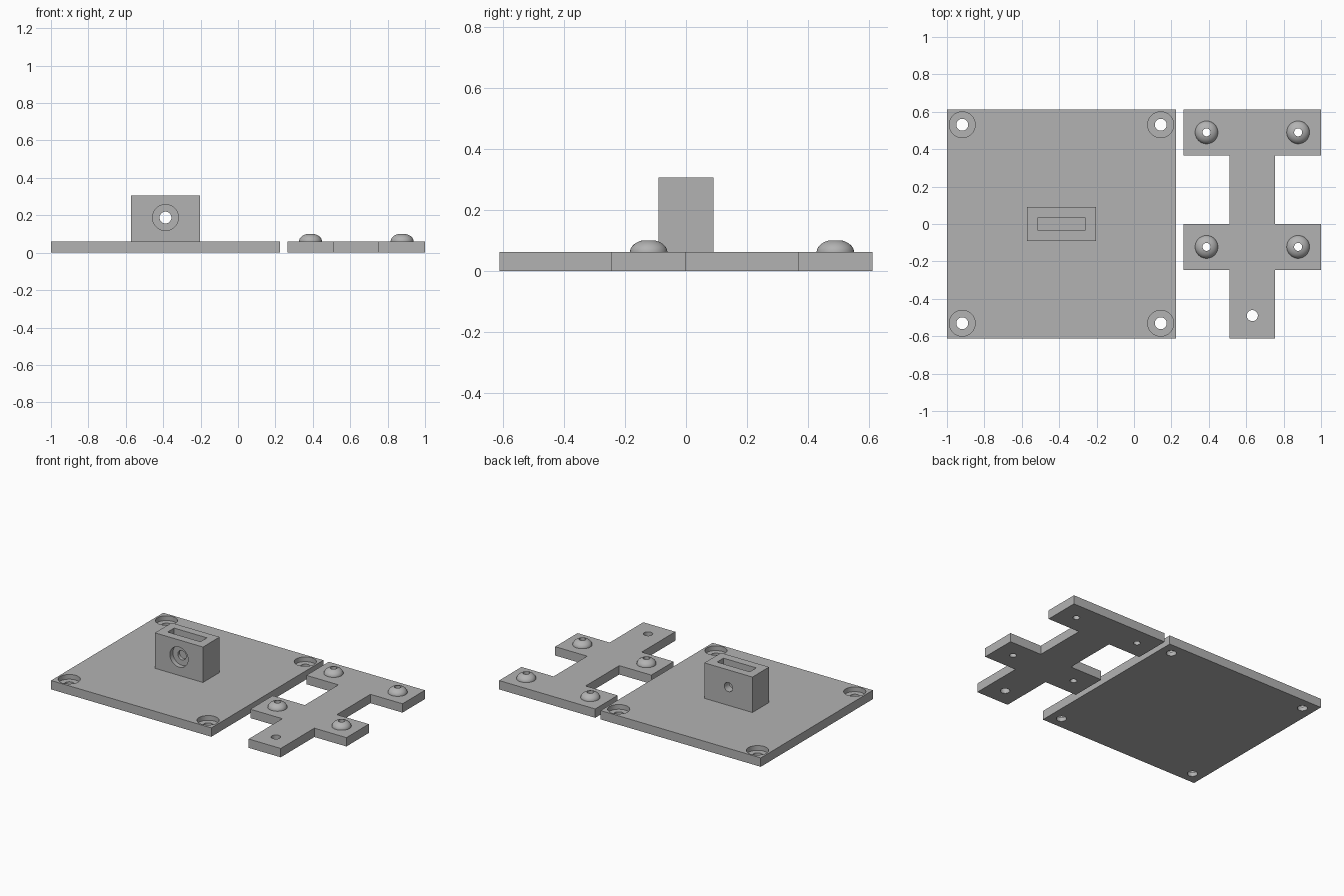
import bpy, bmesh, math
from mathutils import Matrix, Vector

if "Cube" in bpy.data.objects:
    bpy.data.objects.remove(bpy.data.objects["Cube"])

U = 2 / 98          # one design unit (the whole set is 98 units long)
THICK = 3           # sheet thickness

grey = bpy.data.materials.new("plain grey")
grey.use_nodes = True
colour = (0.45, 0.45, 0.45, 1)
grey.diffuse_color = colour
grey.node_tree.nodes["Principled BSDF"].inputs["Base Color"].default_value = colour


def finish(name, bm):
    """Turn a bmesh in design units into a scaled object."""
    bmesh.ops.recalc_face_normals(bm, faces=bm.faces)
    bmesh.ops.scale(bm, vec=(U, U, U), verts=bm.verts)
    mesh = bpy.data.meshes.new(name)
    bm.to_mesh(mesh)
    bm.free()
    mesh.materials.append(grey)
    obj = bpy.data.objects.new(name, mesh)
    bpy.context.collection.objects.link(obj)
    return obj


def box(name, low, high):
    low, high = Vector(low), Vector(high)
    bm = bmesh.new()
    place = Matrix.Translation((low + high) / 2) @ Matrix.Diagonal((*(high - low), 1))
    bmesh.ops.create_cube(bm, size=1, matrix=place)
    return finish(name, bm)


def rod(centre, radius, length, along_y=False):
    """Round cutter, upright or lying along y."""
    bm = bmesh.new()
    turn = Matrix.Rotation(math.pi / 2 if along_y else 0, 4, "X")
    bmesh.ops.create_cone(bm, cap_ends=True, segments=48, radius1=radius, radius2=radius,
                          depth=length, matrix=Matrix.Translation(centre) @ turn)
    return finish("cutter", bm)


def cut(obj, cutters):
    bpy.context.view_layer.objects.active = obj
    for cutter in cutters:
        cutter.hide_render = True
        mod = obj.modifiers.new("cut", "BOOLEAN")
        mod.operation = "DIFFERENCE"
        mod.solver = "EXACT"
        mod.object = cutter
        bpy.ops.object.modifier_apply(modifier=mod.name)
        bpy.data.objects.remove(cutter)


def smooth(obj):
    bpy.ops.object.select_all(action="DESELECT")
    obj.select_set(True)
    bpy.context.view_layer.objects.active = obj
    bpy.ops.object.shade_smooth_by_angle(angle=math.radians(30))


# Square base plate with a counterbored screw hole in each corner
PLATE_X = -19
plate = box("base_plate", (PLATE_X - 30, -30, 0), (PLATE_X + 30, 30, THICK))
for sx in (-1, 1):
    for sy in (-1, 1):
        x, y = PLATE_X + sx * 26, sy * 26
        cut(plate, [rod((x, y, 0), 1.55, 10), rod((x, y, THICK), 3.4, 3.2)])
smooth(plate)

# Upright block with a nut slot from above and a counterbored cross hole
half = 4.45
block = box("upright_block", (PLATE_X - 9, -half, THICK), (PLATE_X + 9, half, 15))
cut(block, [box("cutter", (PLATE_X - 6.15, -1.7, 2), (PLATE_X + 6.15, 1.75, 16)),
            rod((PLATE_X, 0, 9.2), 1.55, 20, True),
            rod((PLATE_X, -half, 9.2), 3.4, 3.2, True)])
smooth(block)

# Flat bracket: a stem with two cross arms, outlined on one side and mirrored
STEM_X = 31
side = [(6, -30), (6, -12), (18, -12), (18, 0), (6, 0), (6, 18), (18, 18), (18, 30)]
outline = side + [(-x, y) for x, y in reversed(side)]
bm = bmesh.new()
face = bm.faces.new([bm.verts.new((STEM_X + x, y, 0)) for x, y in outline])
raised = bmesh.ops.extrude_face_region(bm, geom=[face])["geom"]
bmesh.ops.translate(bm, vec=(0, 0, THICK),
                    verts=[v for v in raised if isinstance(v, bmesh.types.BMVert)])
bracket = finish("cross_bracket", bm)

studs = [(STEM_X + sx * 12, y) for sx in (-1, 1) for y in (-6, 24)]
cut(bracket, [rod((x, y, 0), 1.05, 10) for x, y in studs])
cut(bracket, [rod((STEM_X, -24, 0), 1.45, 10)])
smooth(bracket)


# Domed studs, pierced through the middle
def dome(name, x, y, radius=3, hole=1.05, height=2, steps=12, segments=48):
    bm = bmesh.new()
    end = math.acos(hole / radius)
    arc = [(radius * math.cos(end * i / steps), height * math.sin(end * i / steps))
           for i in range(steps + 1)] + [(hole, 0)]
    rings = []
    for s in range(segments):
        a = math.tau * s / segments
        rings.append([bm.verts.new((x + r * math.cos(a), y + r * math.sin(a), THICK + z))
                      for r, z in arc])
    for s in range(segments):
        here, there = rings[s], rings[(s + 1) % segments]
        for i in range(len(arc)):
            j = (i + 1) % len(arc)
            bm.faces.new((here[i], there[i], there[j], here[j]))
    smooth(finish(name, bm))


for (x, y), label in zip(studs, ("right_front", "right_back", "left_front", "left_back")):
    dome("stud_" + label, x, y)
